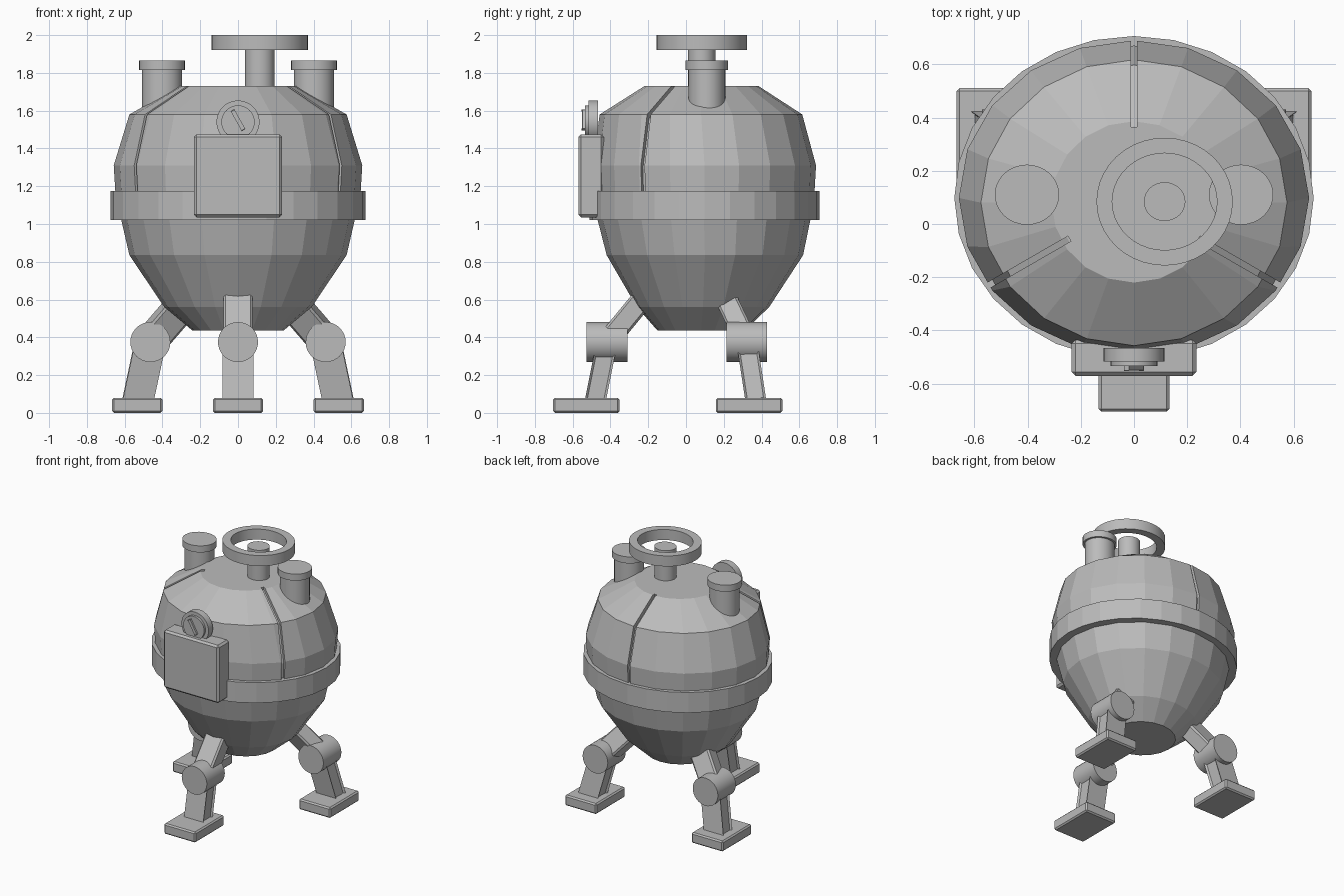
import bpy, bmesh
from math import cos, sin, pi, radians
from mathutils import Vector

cube = bpy.data.objects.get("Cube")
if cube:
    bpy.data.objects.remove(cube)

GREY = (0.5, 0.5, 0.5, 1)
grey = bpy.data.materials.new("plain grey")
grey.use_nodes = True
grey.diffuse_color = GREY
grey.node_tree.nodes["Principled BSDF"].inputs["Base Color"].default_value = GREY


def finish(name, bm, smooth=False):
    bmesh.ops.recalc_face_normals(bm, faces=bm.faces)
    mesh = bpy.data.meshes.new(name)
    bm.to_mesh(mesh)
    bm.free()
    mesh.materials.append(grey)
    ob = bpy.data.objects.new(name, mesh)
    bpy.context.collection.objects.link(ob)
    if smooth:
        bpy.ops.object.select_all(action='DESELECT')
        ob.select_set(True)
        bpy.context.view_layer.objects.active = ob
        bpy.ops.object.shade_smooth_by_angle(angle=radians(30))
    return ob


def loft(name, rings, n=20, cx=0, smooth=False, closed=False):
    """Stack oval rings (z, radius x, radius y, centre y); closed makes a hoop."""
    bm = bmesh.new()
    loops = [[bm.verts.new((cx + rx * cos(2 * pi * i / n), cy + ry * sin(2 * pi * i / n), z))
              for i in range(n)] for z, rx, ry, cy in rings]
    pairs = list(zip(loops, loops[1:]))
    if closed:
        pairs.append((loops[-1], loops[0]))
    else:
        bm.faces.new(loops[0])
        bm.faces.new(loops[-1])
    for a, b in pairs:
        for i in range(n):
            j = (i + 1) % n
            bm.faces.new((a[i], a[j], b[j], b[i]))
    return finish(name, bm, smooth)


def drum(name, x, z, r, y0, y1, n=32):
    """Cylinder lying along y."""
    ob = loft(name, [(y0, r, r, 0), (y1, r, r, 0)], n, smooth=True)
    for v in ob.data.vertices:
        a, b, h = v.co
        v.co = (x + a, h, z + b)
    ob.data.flip_normals()
    return ob


def box(name, lo, hi, bevel=0.0):
    lo, hi = Vector(lo), Vector(hi)
    bm = bmesh.new()
    bmesh.ops.create_cube(bm, size=1)
    for v in bm.verts:
        v.co = (lo + hi) / 2 + v.co * (hi - lo)
    if bevel:
        bmesh.ops.bevel(bm, geom=bm.edges[:], offset=bevel, segments=1, affect='EDGES')
    return finish(name, bm)


def beam(name, a, b, wide, deep, bevel=0.012):
    """Square bar from a to b, its width kept level."""
    a, b = Vector(a), Vector(b)
    d = (b - a).normalized()
    side = (Vector((1, 0, 0)) - d * d.x).normalized()
    up = d.cross(side)
    bm = bmesh.new()
    bmesh.ops.create_cube(bm, size=1)
    for v in bm.verts:
        c = v.co.copy()
        v.co = (a + b) / 2 + side * c.x * wide + up * c.y * deep + d * c.z * (b - a).length
    bmesh.ops.bevel(bm, geom=bm.edges[:], offset=bevel, segments=1, affect='EDGES')
    return finish(name, bm)


# Tank: lower bowl, belt, domed lid
loft("lower_bowl", [(0.435, 0.24, 0.23, 0.08), (0.56, 0.39, 0.35, 0.09),
                    (0.835, 0.575, 0.52, 0.10), (1.03, 0.62, 0.565, 0.095)])
loft("belt", [(1.02, 0.675, 0.608, 0.098), (1.175, 0.675, 0.608, 0.098)], 28)
dome_rings = [(1.1, 0.645, 0.58, 0.098), (1.31, 0.658, 0.592, 0.098),
              (1.58, 0.575, 0.537, 0.08), (1.73, 0.31, 0.303, 0.083)]
dome = loft("dome", dome_rings)
loft("dome_core", [(z - 0.02, rx - 0.02, ry - 0.02, cy) for z, rx, ry, cy in dome_rings])

# Three narrow seams cut into the dome
for i in range(3):
    angle = radians(90 + 120 * i)
    cutter = box("seam_cutter", (0.28, -0.011, 1.17), (1, 0.011, 1.9))
    cutter.location = (0, 0.085, 0)
    cutter.rotation_euler.z = angle
    cutter.hide_render = True
    cutter.hide_set(True)
    cutter.display_type = 'WIRE'
    cut = dome.modifiers.new("seam", 'BOOLEAN')
    cut.operation = 'DIFFERENCE'
    cut.solver = 'EXACT'
    cut.object = cutter
bpy.context.view_layer.update()
cut_mesh = bpy.data.meshes.new_from_object(
    dome.evaluated_get(bpy.context.evaluated_depsgraph_get()))
dome.modifiers.clear()
dome.data = cut_mesh
for ob in [o for o in bpy.data.objects if o.name.startswith("seam_cutter")]:
    bpy.data.objects.remove(ob)

# Hand wheel and its stem
loft("wheel_stem", [(1.7, 0.078, 0.073, 0.084), (1.96, 0.078, 0.073, 0.084)], 32, 0.115, True)
loft("wheel_rim", [(z, rx, ry, 0.084) for z, rx, ry in
                   ((1.92, 0.256, 0.24), (2.0, 0.256, 0.24), (2.0, 0.197, 0.182), (1.92, 0.197, 0.182))],
     40, 0.115, True, True)

# Capped filler ports
for side, x in (("left", 0.402), ("right", -0.402)):
    loft(side + "_port", [(1.5, 0.106, 0.098, 0.11), (1.83, 0.106, 0.098, 0.11)], 32, x, True)
    loft(side + "_port_cap", [(1.815, 0.121, 0.113, 0.11), (1.865, 0.121, 0.113, 0.11)], 32, x, True)

# Front hatch box and gauge
box("hatch_box", (-0.234, -0.57, 1.035), (0.234, -0.435, 1.475), 0.014)
drum("gauge_case", 0, 1.54, 0.114, -0.517, -0.465)
drum("gauge_dial", 0, 1.54, 0.088, -0.534, -0.5)
beam("gauge_needle", (-0.028, -0.538, 1.6), (0.028, -0.538, 1.5), 0.018, 0.024, 0.002)

# Legs: foot centre, knee and hip of each
for name, x, foot, knee, hip in (
        ("front", 0, (0, -0.528), (0, -0.418), (0, -0.20, 0.64)),
        ("back_left", 1, (0.533, 0.334), (0.464, 0.322), (0.27, 0.215, 0.60)),
        ("back_right", -1, (-0.533, 0.334), (-0.464, 0.322), (-0.27, 0.215, 0.60))):
    fx, fy = foot
    kx, ky = knee
    lean = 0.05 if x else -0.065
    box(name + "_foot", (fx - 0.133, fy - 0.176, 0), (fx + 0.133, fy + 0.176, 0.08), 0.01)
    drum(name + "_knee", kx, 0.375, 0.106, ky - 0.108, ky + 0.108)
    beam(name + "_shin", (kx, ky, 0.375), (fx, ky + lean, 0.05), 0.138, 0.11)
    beam(name + "_thigh", (kx, ky, 0.375), hip, 0.155, 0.115)
